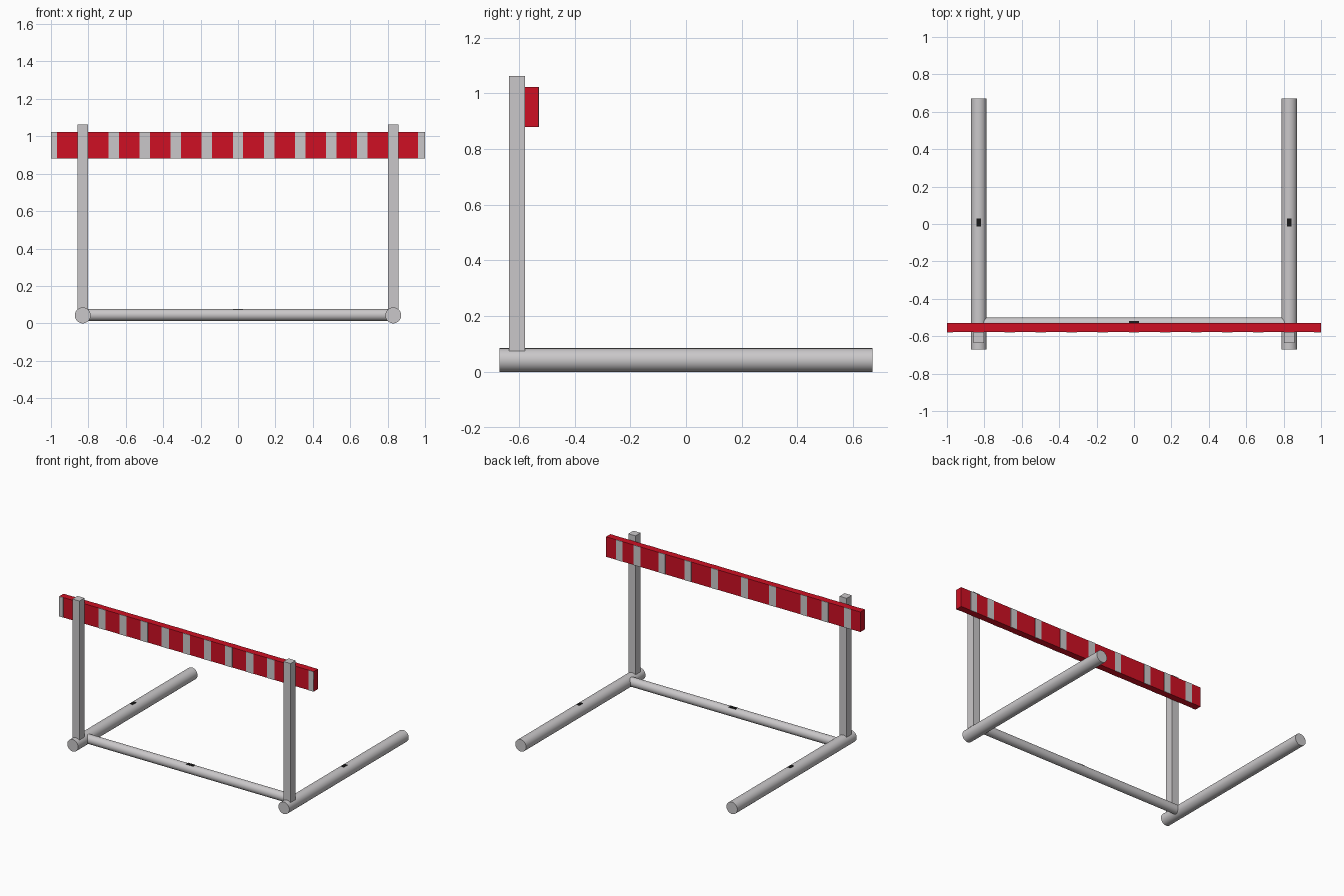
import bpy, math

if "Cube" in bpy.data.objects:
    bpy.data.objects.remove(bpy.data.objects["Cube"])

def mat(name, rgb):
    m = bpy.data.materials.new(name)
    m.diffuse_color = (*rgb, 1)
    m.use_nodes = True
    m.node_tree.nodes["Principled BSDF"].inputs["Base Color"].default_value = m.diffuse_color
    return m

GREY = mat("light_grey", (0.59, 0.575, 0.585))
RED = mat("red", (0.62, 0.005, 0.017))
BLACK = mat("black", (0.01, 0.01, 0.01))

def box(name, lo, hi, m):
    bpy.ops.mesh.primitive_cube_add(size=1, location=[(a + b) / 2 for a, b in zip(lo, hi)])
    o = bpy.context.object
    o.name = name
    o.scale = [b - a for a, b in zip(lo, hi)]
    bpy.ops.object.transform_apply(location=False, rotation=False, scale=True)
    o.data.materials.append(m)
    return o

def tube(name, loc, radius, length, rot):
    bpy.ops.mesh.primitive_cylinder_add(vertices=48, radius=radius, depth=length,
                                        location=loc, rotation=rot)
    o = bpy.context.object
    o.name = name
    bpy.ops.object.shade_smooth_by_angle(angle=math.radians(40))
    o.data.materials.append(GREY)
    return o

# Ground tubes and uprights on both sides
for side, s in (("left", -1), ("right", 1)):
    x = s * 0.83
    tube(f"{side}_foot_tube", (x, 0, 0.0425), 0.0425, 1.34, (math.pi / 2, 0, 0))
    box(f"{side}_upright", (x - 0.028, -0.635, 0.075), (x + 0.028, -0.578, 1.063), GREY)
    # small dark mark on top of the foot tube
    box(f"{side}_foot_mark", (x - 0.011, -0.014, 0.078), (x + 0.011, 0.03, 0.0855), BLACK)

# Lower crossbar with its small dark mark
tube("crossbar", (0, -0.532, 0.045), 0.032, 1.62, (0, math.pi / 2, 0))
box("crossbar_mark", (-0.028, -0.543, 0.071), (0.028, -0.519, 0.0775), BLACK)

# Top board
Y0, Y1, Z0, Z1 = -0.578, -0.53, 0.88, 1.022
box("top_board", (-1, Y0, Z0), (1, Y1, Z1), RED)

# Front stripes: even spacing, clipped at the board ends
for k in range(-1, 12):
    if k in (0, 10):
        continue                      # covered by the uprights
    c = -0.83 + 0.166 * k
    a, b = max(c - 0.028, -1), min(c + 0.028, 1)
    if k == 11:
        a = 0.962
    box("front_stripe", (a, Y0 - 0.002, Z0), (b, Y0 + 0.002, Z1), GREY)

# Back stripes: uneven spacing
for c in (0.895, 0.755, 0.56, 0.355, 0.146, -0.09, -0.31, -0.555, -0.722, -0.9):
    box("back_stripe", (c - 0.026, Y1 - 0.002, Z0), (c + 0.026, Y1 + 0.002, Z1), GREY)
